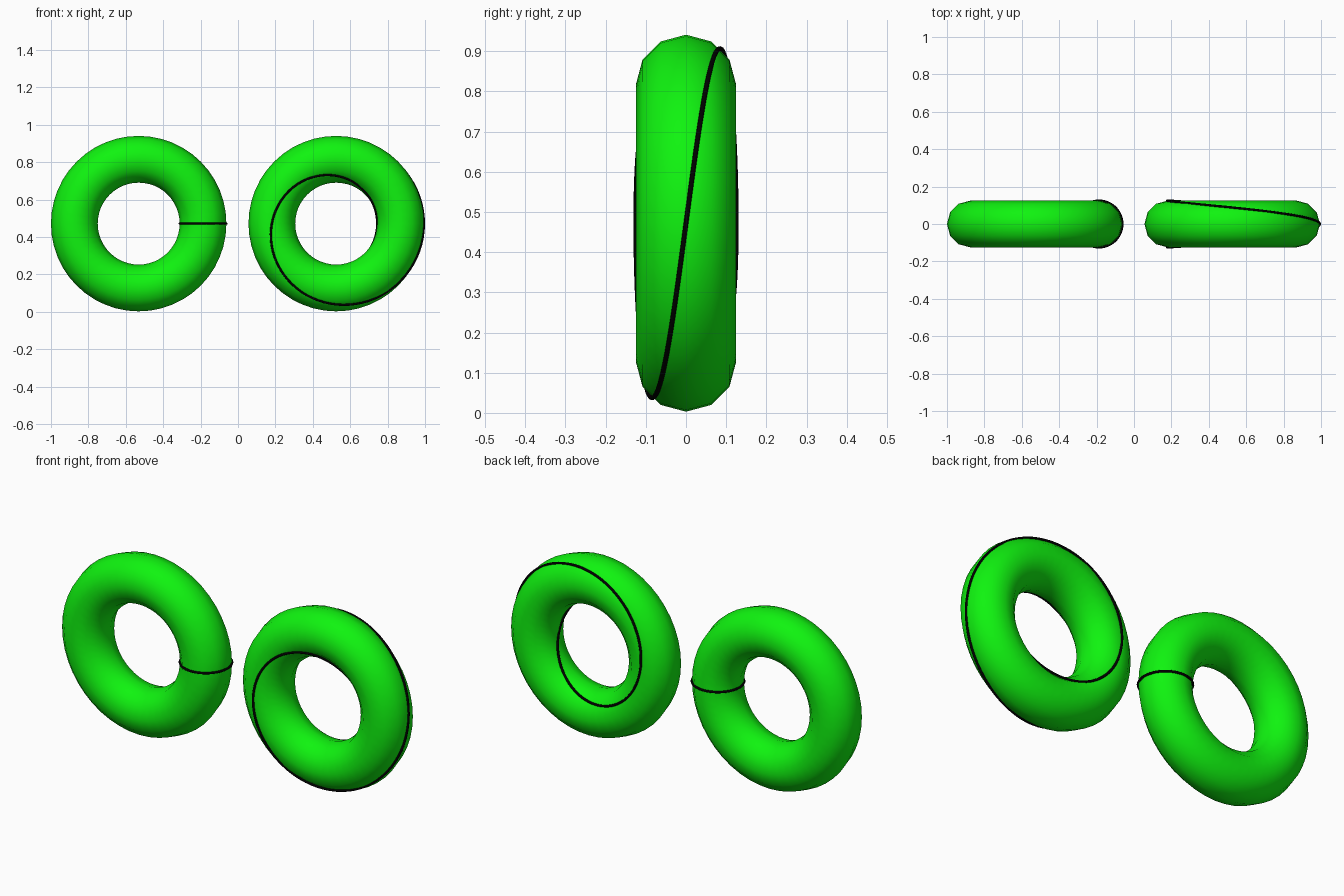
import bpy
from math import sin, cos, pi

if "Cube" in bpy.data.objects:
    bpy.data.objects.remove(bpy.data.objects["Cube"])

R, r = 0.344, 0.125      # ring radius and tube radius
CZ = 0.472               # height of the ring centres
LEFT, RIGHT = -0.531, 0.525


def material(name, color):
    m = bpy.data.materials.new(name)
    m.diffuse_color = color
    m.use_nodes = True
    m.node_tree.nodes["Principled BSDF"].inputs["Base Color"].default_value = m.diffuse_color
    return m


green = material("green", (0.005, 0.9, 0.005, 1))
black = material("black", (0, 0, 0, 1))


def ring(name, x):
    bpy.ops.mesh.primitive_torus_add(
        major_radius=R, minor_radius=r, major_segments=48, minor_segments=12,
        location=(x, 0, CZ), rotation=(pi / 2, 0, 0))
    ob = bpy.context.object
    ob.name = name
    ob.data.materials.append(green)
    bpy.ops.object.shade_smooth()


def surface_line(name, x, turns, count):
    # Closed line on the ring: once around the tube, "turns" times around the ring
    cu = bpy.data.curves.new(name, 'CURVE')
    cu.dimensions = '3D'
    cu.bevel_depth = 0.006
    cu.bevel_resolution = 2
    sp = cu.splines.new('POLY')
    sp.points.add(count - 1)
    sp.use_cyclic_u = True
    for i, p in enumerate(sp.points):
        t = 2 * pi * i / count
        phi = -turns * t
        d = R + r * cos(t)
        p.co = (d * cos(phi), -r * sin(t), d * sin(phi), 1)
    cu.materials.append(black)
    ob = bpy.data.objects.new(name, cu)
    ob.location = (x, 0, CZ)
    bpy.context.collection.objects.link(ob)


# Left ring with a loop around its tube
ring("left_ring", LEFT)
surface_line("tube_loop", LEFT, 0, 48)

# Right ring with a line winding twice around it
ring("right_ring", RIGHT)
surface_line("winding_line", RIGHT, 2, 160)
